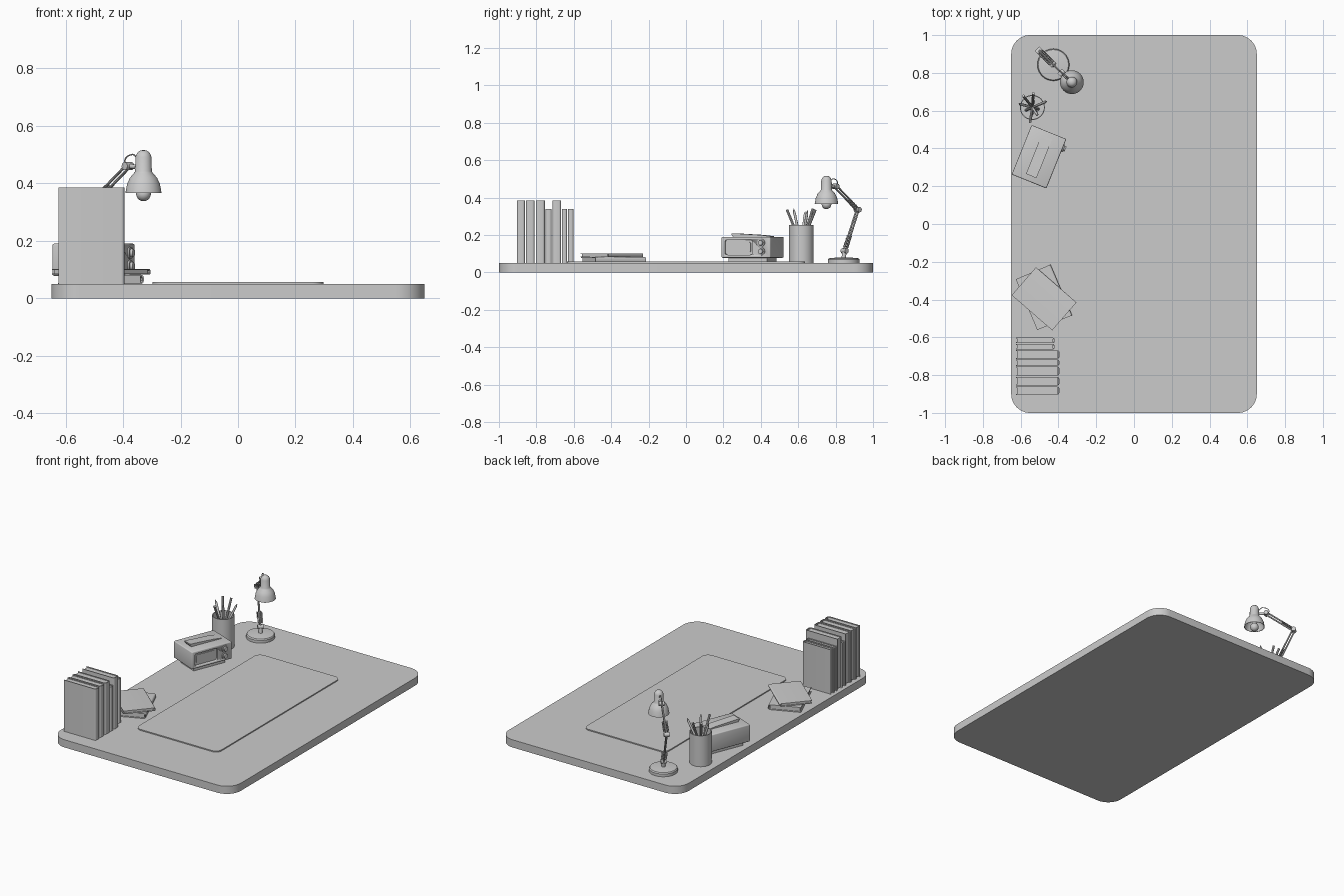
import bpy, bmesh
from math import sin, cos, pi, radians
from mathutils import Matrix, Vector

if "Cube" in bpy.data.objects:
    bpy.data.objects.remove(bpy.data.objects["Cube"])

T = Matrix.Translation
def RZ(deg): return Matrix.Rotation(radians(deg), 4, 'Z')

def finish(name, bm, mat=None, smooth=True):
    bmesh.ops.recalc_face_normals(bm, faces=bm.faces)
    me = bpy.data.meshes.new(name)
    bm.to_mesh(me); bm.free()
    ob = bpy.data.objects.new(name, me)
    bpy.context.collection.objects.link(ob)
    ob.matrix_world = mat or Matrix()
    if smooth:
        bpy.ops.object.select_all(action='DESELECT')
        ob.select_set(True)
        bpy.context.view_layer.objects.active = ob
        bpy.ops.object.shade_smooth_by_angle(angle=radians(35))
    return ob

def prism(name, pts, z0, z1, mat=None):
    bm = bmesh.new()
    f = bm.faces.new([bm.verts.new((x, y, z0)) for x, y in pts])
    r = bmesh.ops.extrude_face_region(bm, geom=[f], use_keep_orig=True)
    vs = [g for g in r['geom'] if isinstance(g, bmesh.types.BMVert)]
    bmesh.ops.translate(bm, verts=vs, vec=(0, 0, z1 - z0))
    return finish(name, bm, mat)

def round_rect(w, d, r, n=8, cx=0, cy=0):
    pts = []
    for i, (sx, sy) in enumerate([(1, 1), (-1, 1), (-1, -1), (1, -1)]):
        for k in range(n + 1):
            a = (i + k / n) * pi / 2
            pts.append((cx + sx * (w / 2 - r) + r * cos(a), cy + sy * (d / 2 - r) + r * sin(a)))
    return pts

def box(name, size, centre, mat=None, bevel=0.0):
    bm = bmesh.new()
    bmesh.ops.create_cube(bm, size=1, matrix=T(centre) @ Matrix.Diagonal((*size, 1)))
    if bevel:
        bmesh.ops.bevel(bm, geom=bm.edges[:], offset=bevel, segments=3, profile=0.5, affect='EDGES')
    return finish(name, bm, mat)

def lathe(name, prof, mat=None, n=40):
    bm = bmesh.new()
    rings = []
    for r, z in prof:
        if r == 0:
            rings.append([bm.verts.new((0, 0, z))] * n)
        else:
            rings.append([bm.verts.new((r * cos(2 * pi * k / n), r * sin(2 * pi * k / n), z)) for k in range(n)])
    for a, b in zip(rings, rings[1:]):
        for k in range(n):
            q = list(dict.fromkeys([a[k], a[(k + 1) % n], b[(k + 1) % n], b[k]]))
            bm.faces.new(q)
    return finish(name, bm, mat)

def rod(name, a, b, r, n=12, tip=0):
    a, b = Vector(a), Vector(b)
    L = (b - a).length
    mat = T(a) @ (b - a).to_track_quat('Z', 'Y').to_matrix().to_4x4()
    prof = [(0, 0), (r, 0), (r, L - tip), (r * 0.2 if tip else r, L), (0, L)]
    return lathe(name, prof if tip else prof[:2] + prof[3:], mat, n)

def wire(name, pts, r):
    cu = bpy.data.curves.new(name, 'CURVE')
    cu.dimensions = '3D'; cu.bevel_depth = r; cu.bevel_resolution = 2
    s = cu.splines.new('POLY')
    s.points.add(len(pts) - 1)
    for p, q in zip(s.points, pts): p.co = (*q, 1)
    bpy.context.collection.objects.link(bpy.data.objects.new(name, cu))

# Desk top and mat
prism("desk_top", round_rect(1.3, 2, 0.1, 12), 0, 0.05)
prism("desk_mat", round_rect(0.595, 1.27, 0.04), 0.05, 0.057)

# Books: folded cover with rounded spine, and recessed pages
def book(name, w, h, t, mat):
    c, r = 0.004, min(0.012, t * 0.35)
    x, y = w / 2, t / 2
    arc = [(x - r + r * cos(a), s * (y - r) + r * sin(a)) for s, a0 in ((-1, -pi / 2), (1, 0))
           for a in [a0 + k * pi / 8 for k in range(5)]]
    pts = [(-x, -y)] + arc + [(-x, y), (-x, y - c), (x - c - r / 2, y - c), (x - c, y - r),
           (x - c, r - y), (x - c - r / 2, c - y), (-x, c - y)]
    prism(name + "_cover", pts, 0, h, mat)
    box(name + "_pages", (w - 0.016, t - 2 * c, h - 0.01), (-0.002, 0, h / 2), mat)

row = [(-0.904, -0.861, 1), (-0.855, -0.81, 1), (-0.803, -0.755, 1), (-0.751, -0.718, 0),
       (-0.714, -0.668, 1), (-0.664, -0.636, 0), (-0.63, -0.602, 0)]
for i, (y0, y1, tall) in enumerate(row):
    w, h = (0.23, 0.335) if tall else (0.205, 0.29)
    if i == 3: w = 0.23
    book(f"standing_book_{i+1}", w, h, y1 - y0, T((-0.625 + w / 2, (y0 + y1) / 2, 0.05)))

LAY = Matrix.Rotation(pi / 2, 4, 'X')
for i, (cx, cy, z, t, w, h, ang) in enumerate([(-0.477, -0.388, 0.05, 0.032, 0.2, 0.292, 23),
                                             (-0.476, -0.396, 0.082, 0.02, 0.196, 0.284, 49)]):
    book(f"lying_book_{i+1}", w, h, t, T((cx, cy, z + t / 2)) @ RZ(ang) @ LAY @ T((0, 0, -h / 2)))

# Radio: body with recessed dial window, base, knobs and strap
R = T((-0.503, 0.356, 0)) @ RZ(-22)
FACE = R @ Matrix(((0, 0, 1, 0.099), (1, 0, 0, 0), (0, 1, 0, 0), (0, 0, 0, 1)))
body = box("radio_body", (0.198, 0.282, 0.112), (0, 0, 0.134), R, 0.006)
cut = prism("dial_cutter", round_rect(0.16, 0.08, 0.012, 4, -0.04, 0.134), -0.012, 0.02, FACE)
cut.hide_render = True
cut.hide_set(True)
m = body.modifiers.new("dial_recess", 'BOOLEAN')
m.object = cut; m.operation = 'DIFFERENCE'; m.solver = 'EXACT'
prism("radio_dial", round_rect(0.13, 0.056, 0.008, 4, -0.04, 0.134), -0.013, -0.006, FACE)
box("radio_base", (0.14, 0.22, 0.03), (0, 0, 0.064), R)
for z in (0.158, 0.112):
    lathe("radio_knob", [(0, 0), (0.021, 0), (0.021, 0.006), (0.015, 0.007), (0.013, 0.016), (0, 0.016)],
          FACE @ T((0.09, z, 0)), 24)
prism("radio_strap", [(0.112, 0.188), (0.112, 0.193), (0.055, 0.2), (-0.11, 0.209), (-0.11, 0.202), (-0.1, 0.188)],
      -0.03, 0.03, FACE @ T((0, 0, -0.099)))

# Pencil cup with pens
C = T((-0.538, 0.617, 0.05))
lathe("pencil_cup", [(0, 0), (0.066, 0), (0.066, 0.202), (0.061, 0.202), (0.061, 0.006), (0, 0.006)], C)
tops = [(-0.55, 0.54, 0.335), (-0.61, 0.637, 0.325), (-0.533, 0.692, 0.335),
        (-0.462, 0.65, 0.33), (-0.586, 0.678, 0.34), (-0.51, 0.575, 0.34)]
for i, (x, y, z) in enumerate(tops):
    foot = (-0.538 - (x + 0.538) * 0.45, 0.617 - (y - 0.617) * 0.45, 0.06)
    rod(f"pen_{i+1}", foot, (x, y, z), 0.007, 10, 0.02 if i % 2 else 0)

# Lamp: base, two sprung arms, hinges
B = Vector((-0.427, 0.843, 0.05))
lathe("lamp_base", [(0, 0), (0.085, 0), (0.085, 0.018), (0.08, 0.025), (0.03, 0.03), (0, 0.03)], T(B))
foot, elbow, wrist = Vector((-0.432, 0.848, 0.115)), Vector((-0.503, 0.918, 0.335)), Vector((-0.383, 0.799, 0.46))
head = Vector((-0.329, 0.751, 0))
side = Vector((0.7071, 0.7071, 0))
rod("lamp_post", B + Vector((0, 0, 0.025)), foot, 0.012)
for nm, a, b in (("lower", foot, elbow), ("upper", elbow, wrist)):
    d = (b - a).normalized()
    up = d.cross(side)
    for s in (-1, 1):
        rod(f"lamp_{nm}_arm", a + up * 0.008 * s, b + up * 0.008 * s, 0.005, 10)
        p0, p1 = a + side * 0.011 * s + d * 0.02, a + side * 0.011 * s + d * 0.09
        wire(f"lamp_{nm}_spring", [p0.lerp(p1, k / 96) + 0.006 * (up * cos(k * pi / 4) + side * sin(k * pi / 4))
                                   for k in range(97)], 0.0015)
for nm, p in (("foot", foot), ("elbow", elbow), ("wrist", wrist)):
    rod(f"lamp_{nm}_hinge", p - side * 0.017, p + side * 0.017, 0.014, 20)
rod("lamp_head_link", wrist, head + Vector((0, 0, 0.455)), 0.008)

# Lamp shade, bulb and cable
lathe("lamp_shade", [(0, 0.516), (0.012, 0.514), (0.022, 0.506), (0.028, 0.492), (0.029, 0.442), (0.034, 0.434),
                     (0.047, 0.42), (0.057, 0.398), (0.063, 0.366), (0.06, 0.366), (0.054, 0.397),
                     (0.044, 0.417), (0.028, 0.432), (0, 0.436)], T(head))
lathe("lamp_bulb", [(0, 0.338)] + [(0.026 * sin(a), 0.364 - 0.026 * cos(a)) for a in [k * pi / 10 for k in range(1, 9)]]
      + [(0.013, 0.435), (0, 0.435)], T(head), 24)
a, b = wrist + Vector((-0.01, 0.01, 0)), head + Vector((-0.018, 0.018, 0.48))
wire("lamp_cable", [a.lerp(b, k / 16) + Vector((-0.01, 0.01, 0)) * sin(k * pi / 8) * (k < 8)
                    + Vector((0, 0, 0.03 * sin(k * pi / 16))) for k in range(17)], 0.0025)
